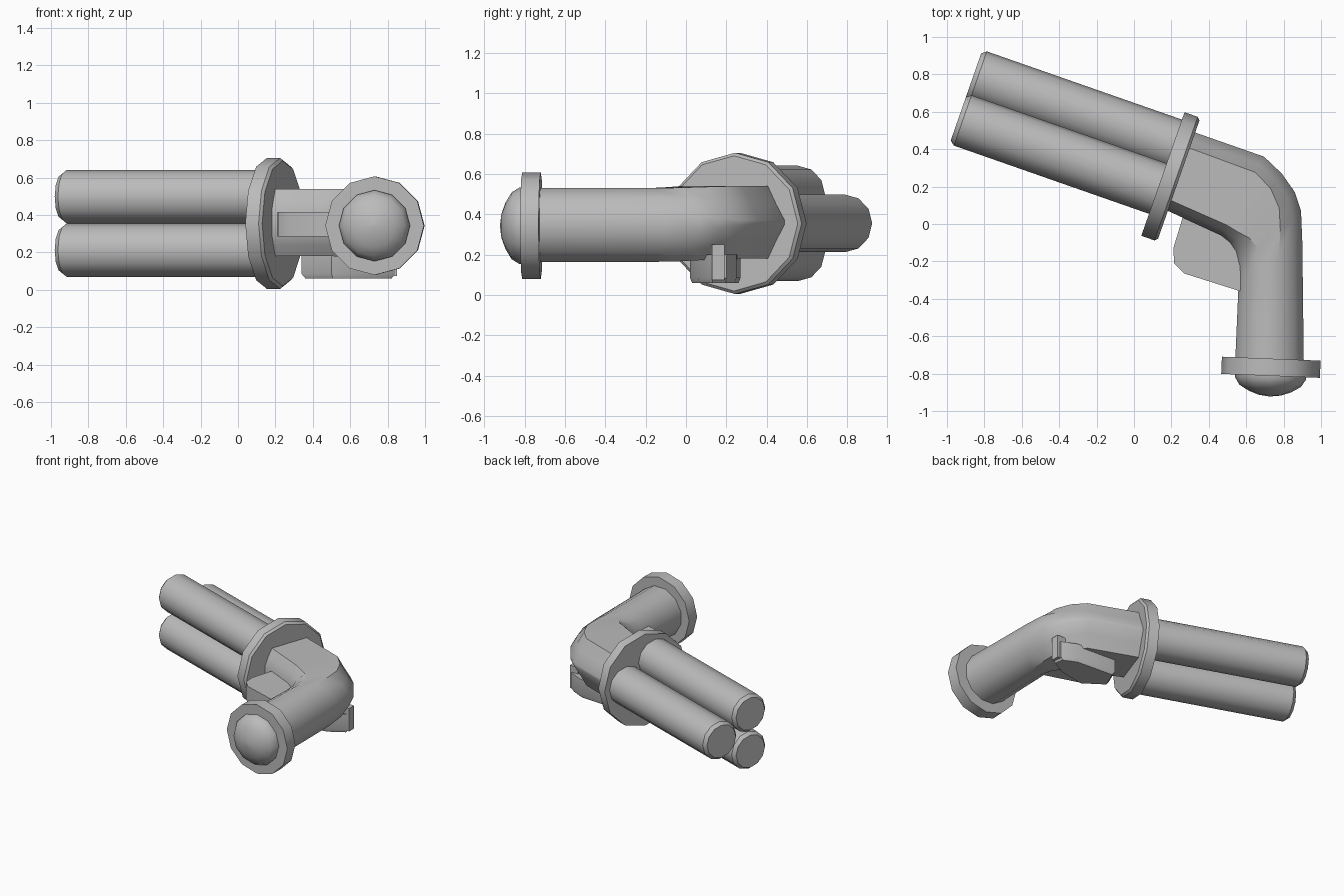
import bpy, bmesh
from math import sin, cos, pi, sqrt
from mathutils import Vector, Matrix

cube = bpy.data.objects.get("Cube")
if cube:
    bpy.data.objects.remove(cube, do_unlink=True)

grey = bpy.data.materials.new("plain_grey")
grey.use_nodes = True
colour = (0.5, 0.5, 0.5, 1)
grey.diffuse_color = colour
grey.node_tree.nodes["Principled BSDF"].inputs["Base Color"].default_value = colour


def finish(name, bm, matrix=Matrix(), angle=0.6):
    bmesh.ops.recalc_face_normals(bm, faces=bm.faces)
    mesh = bpy.data.meshes.new(name)
    bm.to_mesh(mesh)
    bm.free()
    mesh.transform(matrix)
    mesh.materials.append(grey)
    ob = bpy.data.objects.new(name, mesh)
    bpy.context.collection.objects.link(ob)
    bpy.ops.object.select_all(action='DESELECT')
    ob.select_set(True)
    bpy.context.view_layer.objects.active = ob
    bpy.ops.object.shade_smooth_by_angle(angle=angle)
    return ob


def skin(name, rings, matrix=Matrix(), angle=0.6):
    """Closed skin through rings of equal point count."""
    bm = bmesh.new()
    loops = [[bm.verts.new(p) for p in ring] for ring in rings]
    n = len(loops[0])
    for a, b in zip(loops, loops[1:]):
        for i in range(n):
            j = (i + 1) % n
            bm.faces.new((a[i], a[j], b[j], b[i]))
    bm.faces.new(loops[0])
    bm.faces.new(loops[-1])
    return finish(name, bm, matrix, angle)


def lathe(name, profile, matrix, sides=12):
    """Turn (radius, distance) pairs around local z."""
    rings = [[(r * cos(2 * pi * i / sides), r * sin(2 * pi * i / sides), d)
              for i in range(sides)] for r, d in profile]
    return skin(name, rings, matrix)


def prism(name, outline, low, high):
    return skin(name, [[(x, y, z) for x, y in outline] for z in (low, high)])


def frame(origin, axis):
    """Local z along the axis, local x horizontal, local y upward."""
    z = Vector(axis).normalized()
    y = Vector((0, 0, 1))
    x = y.cross(z)
    return Matrix.Translation(origin) @ Matrix((x, y, z)).transposed().to_4x4()


# Barrel cluster and collar
gun = frame((0.197, 0.2525, 0.355), (-0.944, 0.33, 0))
lathe("collar", [(0.335, -0.045), (0.35, -0.03), (0.35, 0.045)], gun)
r = 0.143
side = Vector((0.33, 0.944, 0))
for name, across, up in (("upper_barrel", -r / sqrt(3), r),
                         ("lower_barrel", -r / sqrt(3), -r),
                         ("back_barrel", 2 * r / sqrt(3), 0)):
    place = Matrix.Translation(side * across + Vector((0, 0, up))) @ gun
    lathe(name, [(r, 0), (r, 1.15), (r - 0.02, 1.175)], place)

# Body: faceted receiver blending into a round grip
flat = [(1, 0.01), (0.9, 0.09), (0.8, 0.18), (0.13, 0.18), (0.06, 0.125), (0, 0.065)]
tube = [(1, 0.048), (0.866, 0.134), (0.634, 0.183),
        (0.366, 0.183), (0.134, 0.134), (0, 0.048)]
stations = [  # inner point, outer point, roundness
    ((0.16, 0.08), (0.31, 0.495), 0),
    ((0.465, -0.06), (0.695, 0.36), 0),
    ((0.515, -0.10), (0.79, 0.27), 0.1),
    ((0.545, -0.145), (0.86, 0.17), 0.4),
    ((0.56, -0.23), (0.893, 0.07), 0.8),
    ((0.56, -0.3), (0.9, -0.1), 1),
    ((0.54, -0.76), (0.908, -0.76), 1)]
rings = []
for inner, outer, t in stations:
    half = [(a[0] + (b[0] - a[0]) * t, a[1] + (b[1] - a[1]) * t)
            for a, b in zip(flat, tube)]
    loop = half + [(f, -z) for f, z in reversed(half)]
    a, b = Vector(inner), Vector(outer)
    rings.append([(*a.lerp(b, f), 0.36 - 0.013 * t + z) for f, z in loop])
skin("receiver_and_grip", rings)

# Grip end ring and dome
butt = frame((0.732, -0.765, 0.343), (-0.04, -1, 0))
lathe("grip_ring", [(0.264, -0.045), (0.264, 0.047)], butt)
lathe("grip_dome", [(0.19, 0.03), (0.19, 0.06), (0.165, 0.1),
                    (0.115, 0.13), (0.06, 0.15), (0.004, 0.157)], butt)

# Trigger block between receiver and grip
prism("trigger_block", [(0.28, 0.1), (0.21, -0.13), (0.215, -0.21), (0.27, -0.265),
                        (0.57, -0.36), (0.66, -0.1)], 0.285, 0.415)

# Lever under the receiver
plan = [(0.34, 0.13), (0.50, 0.02), (0.72, 0.06), (0.84, 0.13), (0.83, 0.2),
        (0.72, 0.25), (0.4, 0.27)]
centre = Vector((0.6, 0.15))
rings = [[(*(centre + (Vector(p) - centre) * s), z) for p in plan]
         for s, z in ((0.92, 0.06), (1, 0.085), (1, 0.2))]
skin("lever", rings)
prism("lever_fin", [(0.78, 0.13), (0.85, 0.13), (0.85, 0.19), (0.78, 0.19)], 0.075, 0.25)
